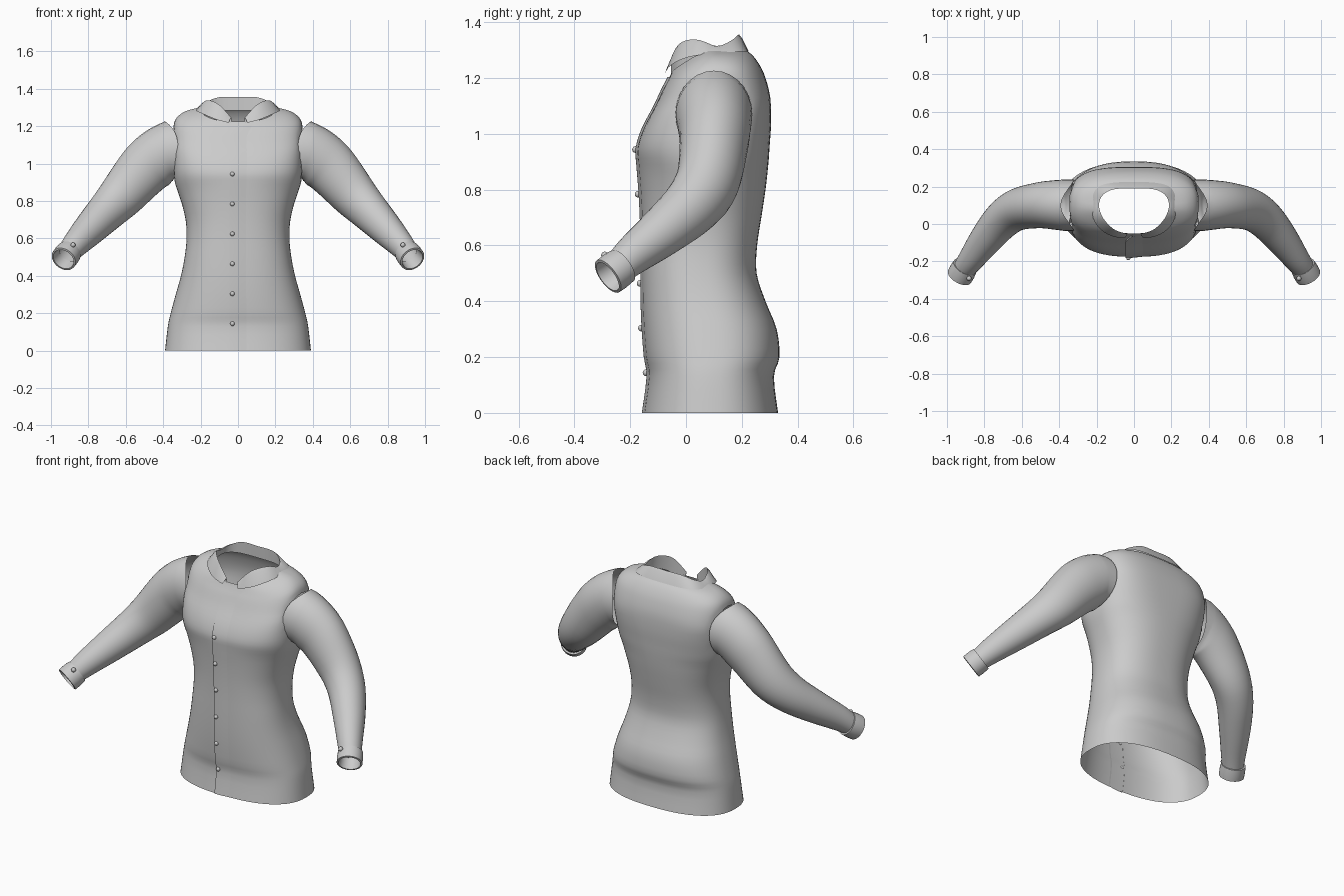
import bpy, bmesh, math
from mathutils import Vector

if "Cube" in bpy.data.objects:
    bpy.data.objects.remove(bpy.data.objects["Cube"])

grey = bpy.data.materials.new("grey cloth")
grey.diffuse_color = (0.6, 0.6, 0.6, 1)
grey.use_nodes = True
grey.node_tree.nodes["Principled BSDF"].inputs["Base Color"].default_value = grey.diffuse_color


def finish(name, bm, mirror=False, angle=40):
    bmesh.ops.recalc_face_normals(bm, faces=bm.faces)
    me = bpy.data.meshes.new(name)
    bm.to_mesh(me)
    bm.free()
    me.materials.append(grey)
    ob = bpy.data.objects.new(name, me)
    bpy.context.collection.objects.link(ob)
    if mirror:
        ob.modifiers.new("mirror", 'MIRROR')
    bpy.ops.object.select_all(action='DESELECT')
    ob.select_set(True)
    bpy.context.view_layer.objects.active = ob
    bpy.ops.object.shade_smooth_by_angle(angle=math.radians(angle))
    return ob


def loft(rows, closed=True):
    bm = bmesh.new()
    vs = [[bm.verts.new(p) for p in r] for r in rows]
    n = len(rows[0])
    for a, b in zip(vs, vs[1:]):
        for i in range(n if closed else n - 1):
            j = (i + 1) % n
            bm.faces.new((a[i], a[j], b[j], b[i]))
    return bm


def refine(keys, steps):
    """Catmull-Rom interpolation of tuples."""
    out = []
    for i in range(len(keys) - 1):
        p0, p1, p2 = keys[max(i - 1, 0)], keys[i], keys[i + 1]
        p3 = keys[min(i + 2, len(keys) - 1)]
        for s in range(steps):
            t = s / steps
            out.append(tuple(
                0.5 * (2 * b + (c - a) * t + (2 * a - 5 * b + 4 * c - d) * t * t
                       + (3 * b - a - 3 * c + d) * t ** 3)
                for a, b, c, d in zip(p0, p1, p2, p3)))
    out.append(keys[-1])
    return out


def spow(v, p):
    return math.copysign(abs(v) ** p, v)


# Torso rings: front z, back z, half width, front y, back y
RINGS = refine([
    (0, 0, .39, -.152, .33), (.13, .13, .375, -.135, .315),
    (.2, .2, .36, -.145, .335), (.3, .3, .333, -.153, .325),
    (.4, .4, .305, -.157, .285), (.5, .5, .285, -.158, .253),
    (.6, .6, .275, -.158, .255), (.7, .7, .28, -.16, .27),
    (.8, .8, .305, -.165, .285), (.89, .89, .335, -.172, .295),
    (.95, .96, .345, -.174, .30), (1.02, 1.04, .347, -.152, .305),
    (1.1, 1.13, .347, -.11, .302), (1.16, 1.2, .345, -.082, .285),
    (1.19, 1.245, .328, -.066, .265), (1.21, 1.28, .28, -.056, .24),
    (1.225, 1.3, .205, -.05, .215)], 3)


def power(r):
    """Boxier section at the chest, rounder at hem and neck."""
    return 2.4 + .8 * max(0, 1 - abs(r[0] - 1.07) / .2)


def ring_point(r, a):
    zf, zb, w, yf, yb = r
    p = 2 / power(r)
    return Vector((w * spow(math.cos(a), p),
                   (yf + yb) / 2 + (yb - yf) / 2 * spow(math.sin(a), p),
                   zf + (zb - zf) * min(1, 1 + math.sin(a))))


# Armhole ellipse: centre y, z and radii
AY, AZ, RY, RZ = .1, 1.065, .118, .135
N = 64
bm = loft([[ring_point(r, 2 * math.pi * i / N) for i in range(N)] for r in RINGS])
holes = []
for f in bm.faces:
    c = f.calc_center_median()
    if abs(c.x) > .25 and ((c.y - AY) / RY) ** 2 + ((c.z - AZ) / RZ) ** 2 < 1:
        holes.append(f)
bmesh.ops.delete(bm, geom=holes, context='FACES')
# Round off the armhole edges
for v in bm.verts:
    if v.is_boundary and abs(v.co.x) > .25 and .85 < v.co.z < 1.26:
        dy, dz = v.co.y - AY, v.co.z - AZ
        k = 1 / math.hypot(dy / RY, dz / RZ)
        v.co.y, v.co.z = AY + dy * k, AZ + dz * k
finish("torso", bm)


def front_y(r, x):
    """Front surface y of a ring at x."""
    zf, zb, w, yf, yb = r
    p = power(r)
    return (yf + yb) / 2 - (yb - yf) / 2 * (1 - abs(x / w) ** p) ** (1 / p)


# Overlapping front edge, a flap that fades into the torso
rows = []
for r in RINGS[:-4]:
    left = -.045 + .04 * max(0, (r[0] - 1.15) / .06)
    rows.append([(left, front_y(r, left) + .001, r[0])] +
                [(left + d, front_y(r, left + d) - o, r[0])
                 for d, o in ((0, .007), (.03, .006), (.06, .003), (.1, -.001))])
finish("front_flap", loft(rows, False))


# Buttons down the front
def ball(bm, p, rad):
    g = bmesh.ops.create_uvsphere(bm, u_segments=12, v_segments=8, radius=rad)
    bmesh.ops.translate(bm, verts=g["verts"], vec=p)


bm = bmesh.new()
for k in range(6):
    z = .144 + .16 * k
    r = min(RINGS, key=lambda q: abs(q[0] - z))
    ball(bm, (-.03, front_y(r, -.03) - .007, z), .012)
finish("front_buttons", bm)


def tube_ring(c, t, ru, rv, n=28):
    t = Vector(t).normalized()
    u = t.cross(Vector((0, 0, 1))).normalized()
    v = u.cross(t)
    return [Vector(c) + u * ru * math.cos(2 * math.pi * i / n)
            + v * rv * math.sin(2 * math.pi * i / n) for i in range(n)]


# Sleeves: centre, horizontal radius, vertical radius
path = refine([(.365, .1, 1.07, .138, .158), (.425, .102, 1.035, .132, .155),
               (.505, .1, .965, .123, .145), (.62, .078, .832, .112, .125),
               (.705, .02, .742, .102, .107), (.79, -.08, .653, .088, .09),
               (.868, -.185, .57, .07, .072), (.908, -.238, .522, .06, .06)], 4)
rows = []
for i, p in enumerate(path):
    a, b = path[max(i - 1, 0)], path[min(i + 1, len(path) - 1)]
    t = (Vector(b[:3]) - Vector(a[:3])).normalized()
    t = t.lerp(Vector((.99, 0, -.13)), max(0, 1 - i / 7))
    rows.append(tube_ring(p[:3], t, p[3], p[4]))
# Shoulder edge hugs the torso, with a raised tip on top
for p in rows[0]:
    s = max(-1, min(1, (p.z - 1.07) / .157))
    p.x = .345 - .025 * (1 - s * s) + .047 * max(0, s) ** 4
finish("sleeves", loft(rows), True)

# Cuffs with an inner wall
c0, axis = Vector((.903, -.228, .527)), Vector((.035, -.062, -.045)).normalized()
rows = [tube_ring(c0 + axis * d, axis, r, r) for d, r in
        ((0, .058), (0, .068), (.035, .071), (.07, .07), (.072, .06), (.04, .056), (.005, .054))]
finish("cuffs", loft(rows), True)
bm = bmesh.new()
ball(bm, c0 + axis * .045 + Vector((-.04, -.03, .062)), .013)
finish("cuff_buttons", bm, True)

# Folded collar, half: top edge x, y, z then fall edge x, y, z
half = refine([(0, .19, 1.355, 0, .225, 1.295), (.1, .187, 1.355, .12, .22, 1.295),
               (.162, .16, 1.333, .195, .195, 1.295), (.187, .11, 1.315, .225, .13, 1.29),
               (.175, .05, 1.336, .218, .03, 1.28), (.14, 0, 1.335, .175, -.032, 1.26),
               (.095, -.035, 1.31, .115, -.066, 1.235), (.035, -.053, 1.245, .05, -.076, 1.218)], 3)
rows = []
for x, y, z, fx, fy, fz in half:
    top, fall = Vector((x, y, z)), Vector((fx, fy, fz))
    base = Vector((x * 1.05, y, min(z - .035, fz - .01)))
    mid = top.lerp(fall, .3) + Vector((0, 0, .006))
    rows.append([base, top.lerp(base, .5), top, mid, fall])
finish("collar", loft(rows, False), True)
